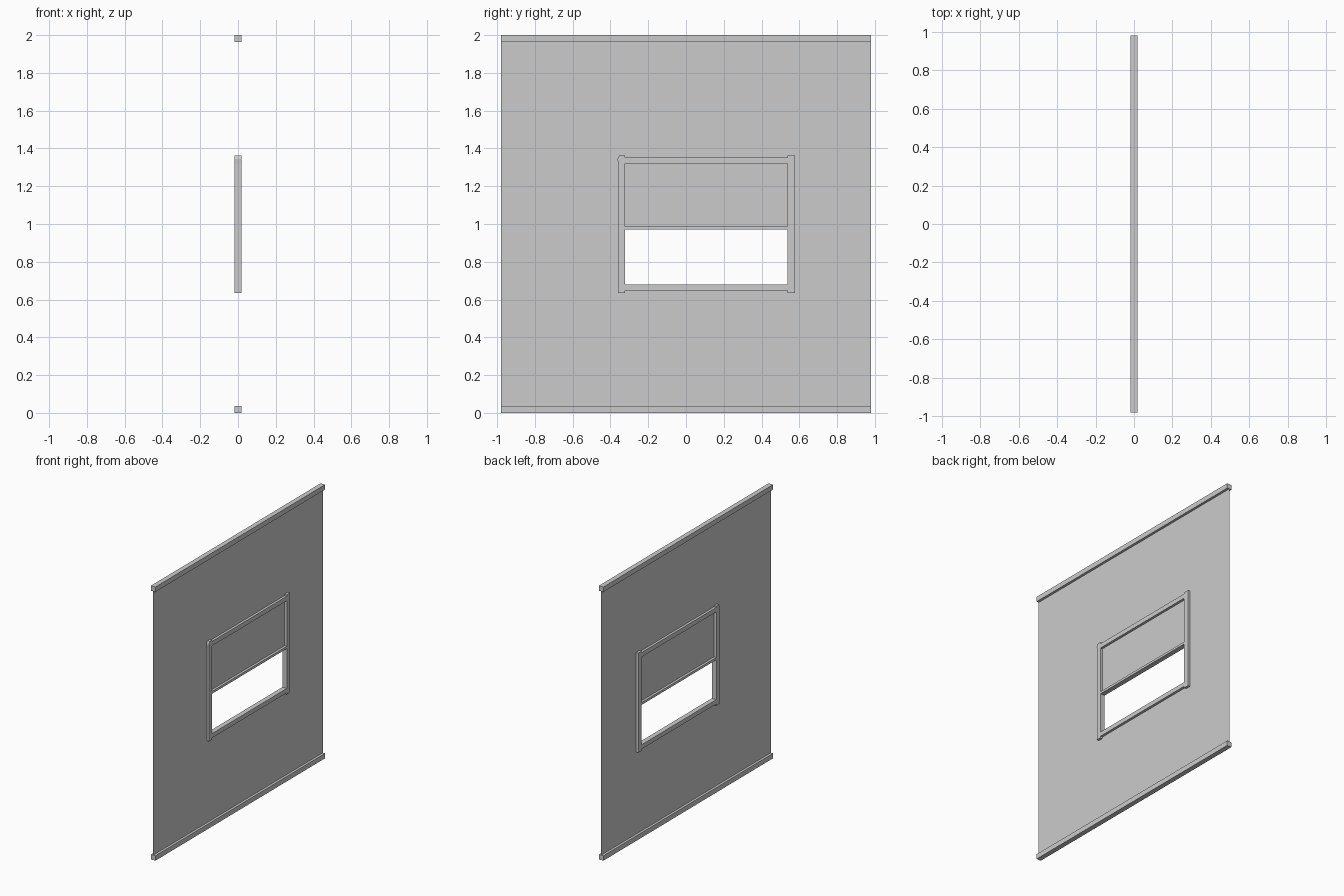
import bpy, bmesh

if "Cube" in bpy.data.objects:
    bpy.data.objects.remove(bpy.data.objects["Cube"])

D = 0.018          # half depth of all bars
W = 0.98           # half width of the wall


def prism(name, profile, depth=D):
    """Extrude a y-z outline symmetrically about x = 0."""
    bm = bmesh.new()
    face = bm.faces.new([bm.verts.new((-depth, y, z)) for y, z in profile])
    ext = bmesh.ops.extrude_face_region(bm, geom=[face])
    moved = [v for v in ext["geom"] if isinstance(v, bmesh.types.BMVert)]
    bmesh.ops.translate(bm, vec=(2 * depth, 0, 0), verts=moved)
    bmesh.ops.recalc_face_normals(bm, faces=bm.faces)
    return finish(name, bm)


def bar(name, y0, y1, z0, z1):
    return prism(name, [(y0, z0), (y1, z0), (y1, z1), (y0, z1)])


def finish(name, bm):
    mesh = bpy.data.meshes.new(name)
    bm.to_mesh(mesh)
    bm.free()
    obj = bpy.data.objects.new(name, mesh)
    bpy.context.collection.objects.link(obj)
    return obj


# Thin wall sheet with the lower window opening left out
ys = [-W, -0.342, 0.556, W]
zs = [0.0175, 0.663, 0.979, 1.9825]
bm = bmesh.new()
grid = [[bm.verts.new((0, y, z)) for z in zs] for y in ys]
for i in range(3):
    for j in range(3):
        if (i, j) != (1, 1):
            bm.faces.new((grid[i][j], grid[i + 1][j],
                          grid[i + 1][j + 1], grid[i][j + 1]))
finish("wall_sheet", bm)

# Floor and ceiling rails
bar("bottom_rail", -W, W, 0.0, 0.036)
bar("top_rail", -W, W, 1.964, 2.0)

# Window uprights, the left one with a clipped top corner
prism("window_left_upright", [(-0.360, 0.635), (-0.324, 0.635), (-0.324, 1.363),
                              (-0.354, 1.363), (-0.362, 1.345), (-0.360, 1.315)])
bar("window_right_upright", 0.538, 0.576, 0.635, 1.363)

# Horizontal window members
for name, z0, z1 in (("window_sill", 0.647, 0.679),
                     ("window_middle_bar", 0.970, 0.987),
                     ("window_head", 1.320, 1.353)):
    bar(name, -0.324, 0.538, z0, z1)
